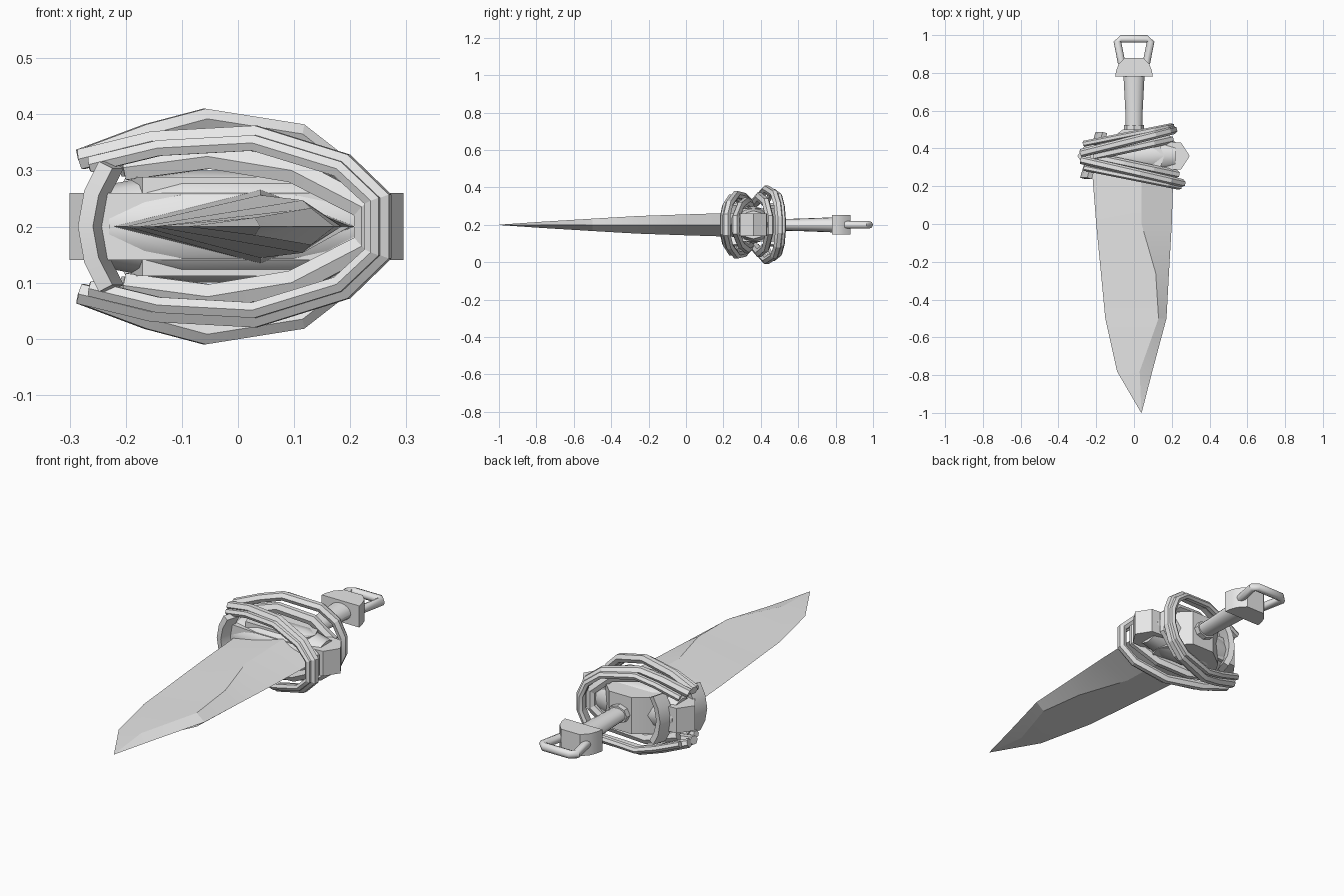
import bpy, bmesh, math
from mathutils import Vector

if "Cube" in bpy.data.objects:
    bpy.data.objects.remove(bpy.data.objects["Cube"])

ZC = 0.2  # height of the mid plane
metal = bpy.data.materials.new("light grey metal")
metal.diffuse_color = (0.8, 0.8, 0.8, 1)
metal.use_nodes = True
metal.node_tree.nodes["Principled BSDF"].inputs["Base Color"].default_value = metal.diffuse_color


def finish(name, bm, angle=30):
    bmesh.ops.recalc_face_normals(bm, faces=bm.faces)
    mesh = bpy.data.meshes.new(name)
    bm.to_mesh(mesh)
    bm.free()
    mesh.materials.append(metal)
    ob = bpy.data.objects.new(name, mesh)
    bpy.context.collection.objects.link(ob)
    bpy.ops.object.select_all(action='DESELECT')
    ob.select_set(True)
    bpy.context.view_layer.objects.active = ob
    if angle:
        bpy.ops.object.shade_smooth_by_angle(angle=math.radians(angle))
    return ob


def loft(name, sections, angle=30, closed=False):
    """Skin a list of equal-sized point loops."""
    bm = bmesh.new()
    rows = [[bm.verts.new(p) for p in s] for s in sections]
    n = len(rows[0])
    pairs = list(zip(rows, rows[1:])) + ([(rows[-1], rows[0])] if closed else [])
    for a, b in pairs:
        for i in range(n):
            j = (i + 1) % n
            bm.faces.new((a[i], a[j], b[j], b[i]))
    if not closed:
        bm.faces.new(rows[0])
        bm.faces.new(rows[-1])
    return finish(name, bm, angle)


def prism(name, outline, half, angle=30):
    """Outline in x, y extruded up and down from the mid plane."""
    return loft(name, [[(x, y, ZC + s * half) for x, y in outline] for s in (-1, 1)], angle)


def sweep(name, path, section, across, angle=30):
    """Carry a (side, across) section along an open path."""
    path = [Vector(p) for p in path]
    across = Vector(across).normalized()
    rows = []
    for i, p in enumerate(path):
        a, b = path[max(i - 1, 0)], path[min(i + 1, len(path) - 1)]
        side = (b - a).normalized().cross(across).normalized()
        rows.append([p + side * u + across * v for u, v in section])
    return loft(name, rows, angle)


def circle(r, n=10):
    return [(r * math.cos(2 * math.pi * i / n), r * math.sin(2 * math.pi * i / n)) for i in range(n)]


# Blade: diamond section with an off-centre ridge (y, left, right, ridge x, half height)
rows = [(0.32, -0.225, 0.21, 0.04, 0.066), (0.0, -0.2, 0.2, 0.04, 0.056),
        (-0.26, -0.175, 0.185, 0.115, 0.047), (-0.5, -0.152, 0.172, 0.13, 0.033),
        (-0.78, -0.09, 0.097, 0.03, 0.016), (-0.998, 0.037, 0.041, 0.039, 0.001)]
loft("blade", [[(l, y, ZC), (m, y, ZC + h), (r, y, ZC), (m, y, ZC - h)]
               for y, l, r, m, h in rows], 12)

# Crossguard bar with pointed ends, and the hub behind it
prism("crossguard", [(-0.3, 0.36), (-0.25, 0.43), (-0.1, 0.44), (0.1, 0.44), (0.25, 0.43),
                     (0.295, 0.36), (0.25, 0.29), (0.1, 0.28), (-0.1, 0.28), (-0.25, 0.29)], 0.06)
prism("hub", [(-0.17, 0.3), (-0.19, 0.36), (-0.15, 0.43), (-0.06, 0.5), (0.06, 0.5),
              (0.13, 0.43), (0.16, 0.36), (0.14, 0.3)], 0.088)
loft("guard_sleeve", [[(x, 0.36 + u, ZC + v) for u, v in circle(r, 12)]
                      for x, r in ((-0.23, 0.075), (-0.1, 0.1), (0.1, 0.1), (0.22, 0.075))])


# Wrapped strands: open C loops, mirrored about the mid plane, on a slanted plane
def strand(name, half, y0, slope, radial, wide):
    pts = half + [(x, 2 * ZC - z) for x, z in reversed(half)]
    path = [(x, y0 + slope * x, z) for x, z in pts]
    section = [(-radial, -wide * 0.6), (-radial, wide * 0.6), (0, wide),
               (radial, wide * 0.5), (radial, -wide * 0.5), (0, -wide)]
    sweep(name, path, section, (-slope, 1, 0), 15)


outer_front = [(-0.28, 0.32), (-0.15, 0.352), (0.03, 0.362), (0.19, 0.312), (0.255, 0.25)]
inner_front = [(-0.2, 0.305), (-0.05, 0.325), (0.1, 0.3), (0.225, 0.235)]
outer_back = [(-0.28, 0.32), (-0.16, 0.365), (-0.06, 0.392), (0.11, 0.365), (0.18, 0.31), (0.21, 0.24)]
inner_back = [(-0.21, 0.31), (-0.06, 0.35), (0.1, 0.32), (0.19, 0.24)]
strand("front_wrap_outer", outer_front, 0.275, -0.23, 0.018, 0.022)
strand("front_wrap_inner", inner_front, 0.312, -0.21, 0.022, 0.022)
strand("front_wrap_edge", [(x * 0.94, ZC + (z - ZC) * 0.92) for x, z in outer_front],
       0.245, -0.2, 0.014, 0.016)
strand("back_wrap_outer", outer_back, 0.445, 0.25, 0.018, 0.022)
strand("back_wrap_inner", inner_back, 0.405, 0.22, 0.022, 0.022)
strand("back_wrap_edge", [(x * 0.95, ZC + (z - ZC) * 0.93) for x, z in outer_back],
       0.478, 0.2, 0.014, 0.016)

# Bowed bars closing the open side of the wraps
for name, x, y in (("front_bar", -0.262, 0.275), ("back_bar", -0.2, 0.45)):
    path = [(x + 0.03 * (t / 0.1) ** 2, y, ZC + t) for t in (-0.11, -0.06, 0, 0.06, 0.11)]
    sweep(name, path, [(-0.014, -0.035), (0.014, -0.035), (0.014, 0.035), (-0.014, 0.035)],
          (0.3, 1, 0))

# Grip with collar
loft("grip", [[(u, y, ZC + v * 0.72) for u, v in circle(r, 16)]
              for y, r in ((0.47, 0.042), (0.6, 0.046), (0.79, 0.056))])
loft("grip_collar", [[(u, y, ZC + v * 0.8) for u, v in circle(0.052, 8)] for y in (0.48, 0.525)])

# Pommel block
prism("pommel", [(-0.1, 0.78), (-0.095, 0.81), (-0.082, 0.845), (-0.05, 0.88), (0.05, 0.88),
                 (0.082, 0.845), (0.095, 0.81), (0.1, 0.78)], 0.052)

# Lanyard loop
half = [(0.065, 0.85), (0.088, 0.965), (0.07, 0.98)]
sweep("lanyard_loop", [(x, y, ZC) for x, y in half] + [(-x, y, ZC) for x, y in reversed(half)],
      circle(0.02, 8), (0, 0, 1), 50)
